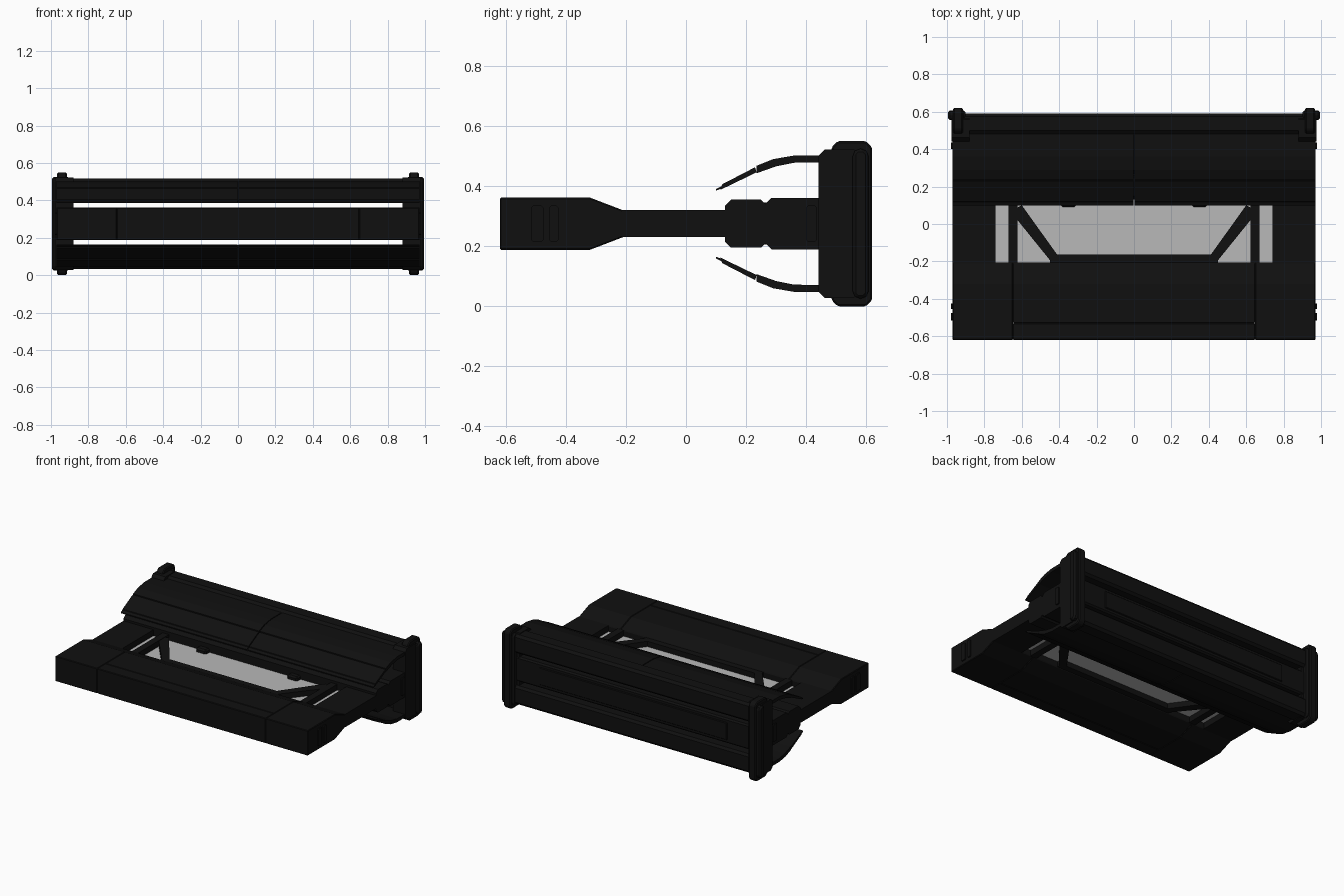
import bpy, bmesh
from mathutils import Vector

cube = bpy.data.objects.get("Cube")
if cube:
    bpy.data.objects.remove(cube, do_unlink=True)

MID = 0.275  # height of the horizontal plane of symmetry


def material(name, value):
    m = bpy.data.materials.new(name)
    m.use_nodes = True
    colour = (value, value, value, 1)
    m.diffuse_color = colour
    m.node_tree.nodes["Principled BSDF"].inputs["Base Color"].default_value = colour
    return m


black = material("hull black", 0.005)
grey = material("pale grey", 0.48)


def prism(name, pts, axis, lo, hi, mat=black, bevel=0.0):
    """Extrude a closed outline: (y, z) along x, or (x, y) along z."""
    bm = bmesh.new()

    def place(p, d):
        return (d, p[0], p[1]) if axis == "x" else (p[0], p[1], d)
    face = bm.faces.new([bm.verts.new(place(p, lo)) for p in pts])
    new = bmesh.ops.extrude_face_region(bm, geom=[face])["geom"]
    shift = Vector((hi - lo, 0, 0)) if axis == "x" else Vector((0, 0, hi - lo))
    bmesh.ops.translate(bm, vec=shift, verts=[g for g in new if isinstance(g, bmesh.types.BMVert)])
    bmesh.ops.recalc_face_normals(bm, faces=bm.faces[:])
    mesh = bpy.data.meshes.new(name)
    bm.to_mesh(mesh)
    bm.free()
    mesh.materials.append(mat)
    ob = bpy.data.objects.new(name, mesh)
    bpy.context.collection.objects.link(ob)
    if bevel:
        mod = ob.modifiers.new("edge", "BEVEL")
        mod.width = bevel
        mod.segments = 1
    return ob


def box(name, x, y, z, mat=black, bevel=0.0):
    return prism(name, [(y[0], z[0]), (y[1], z[0]), (y[1], z[1]), (y[0], z[1])],
                 "x", x[0], x[1], mat, bevel)


def chamfered(y0, y1, h, c, d):
    """Outline mirrored about MID with half height h and front/back chamfers."""
    top = [(y0, MID + h - c), (y0 + c, MID + h), (y1 - d, MID + h), (y1, MID + h - d)]
    return top + [(y, 2 * MID - z) for y, z in reversed(top)]


def both(name, x0, x1, pts, bevel=0.0):
    """Extrude an outline along x on both sides."""
    prism("left_" + name, pts, "x", x0, x1, black, bevel)
    prism("right_" + name, pts, "x", -x1, -x0, black, bevel)


# Front wing: thick leading part tapering back to the thin middle
def wing(y0):
    top = [(y0, 0.362), (-0.32, 0.362), (-0.205, 0.318)]
    return top + [(y, 2 * MID - z) for y, z in reversed(top)]


both("wing_tip", 0.647, 0.97, wing(-0.62), 0.004)
prism("wing_centre", wing(-0.53), "x", -0.647, 0.647, black, 0.004)
box("wing_leading_edge", (-0.647, 0.647), (-0.62, -0.53), (0.188, 0.362), bevel=0.004)

# Thin middle: side arms, inner beams, braces and the pale deck
side_arm = chamfered(-0.215, 0.16, 0.045, 0.004, 0.004)
both("side_arm", 0.74, 0.97, side_arm)
both("inner_beam", 0.622, 0.67, chamfered(-0.215, 0.16, 0.043, 0.004, 0.004))
for name, s in (("left", 1), ("right", -1)):
    prism(name + "_brace",
          [(s * 0.63, 0.085), (s * 0.60, 0.10), (s * 0.41, -0.165), (s * 0.44, -0.205),
           (s * 0.63, 0.03)], "z", 0.235, 0.315)
    box(name + "_deck_latch", (s * 0.35 - 0.04, s * 0.35 + 0.04), (0.09, 0.14),
        (0.245, 0.305), bevel=0.01)
box("front_brace", (-0.45, 0.45), (-0.21, -0.163), (0.235, 0.315))
box("deck", (-0.76, 0.76), (-0.23, 0.16), (0.272, 0.278), grey)

# Rear body: hinge strip, neck and main block
prism("hinge_strip", chamfered(0.13, 0.27, 0.08, 0.02, 0.02), "x", -0.97, 0.97)
box("hinge_neck", (-0.965, 0.965), (0.24, 0.30), (0.205, 0.345))
prism("rear_block", chamfered(0.265, 0.575, 0.086, 0.02, 0.01), "x", -0.97, 0.97)
box("rear_panel", (-0.72, 0.72), (0.57, 0.582), (0.215, 0.335), bevel=0.004)

# Curved flaps above and below, with a stepped seam and a centre split
inner_plate = [(0.235, 0.443), (0.30, 0.466), (0.36, 0.478), (0.50, 0.480),
               (0.50, 0.502), (0.36, 0.502), (0.29, 0.490), (0.235, 0.468)]
outer_plate = [(0.115, 0.388), (0.235, 0.446), (0.23, 0.463), (0.12, 0.406)]
lip = [(0.10, 0.385), (0.13, 0.397), (0.126, 0.404), (0.10, 0.391)]
rail = [(0.48, 0.402), (0.50, 0.387), (0.575, 0.387), (0.59, 0.402),
        (0.59, 0.500), (0.575, 0.517), (0.50, 0.517), (0.48, 0.500)]
parts = (("flap_inner", inner_plate), ("flap_outer", outer_plate), ("flap_lip", lip))
for level, flip in (("upper", False), ("lower", True)):
    def side(pts):
        return [(y, 2 * MID - z) for y, z in pts] if flip else pts
    for name, pts in parts:
        both(level + "_" + name, 0.003, 0.97, side(pts))
    prism(level + "_rear_rail", side(rail), "x", -0.95, 0.95)

# End posts: inner block, wide rib and tall central fin
both("post_block", 0.88, 0.975, chamfered(0.442, 0.57, 0.247, 0.02, 0.01))
both("post_rib", 0.90, 0.995, chamfered(0.555, 0.608, 0.25, 0.015, 0.015), 0.012)
both("post_fin", 0.915, 0.967, chamfered(0.485, 0.62, 0.275, 0.02, 0.02), 0.006)

# Small tabs along the outer ends
for i, (y0, y1) in enumerate(((-0.515, -0.475), (-0.455, -0.425), (0.40, 0.435))):
    both("end_tab_%d" % (i + 1), 0.965, 0.978, chamfered(y0, y1, 0.06, 0.006, 0.006))
